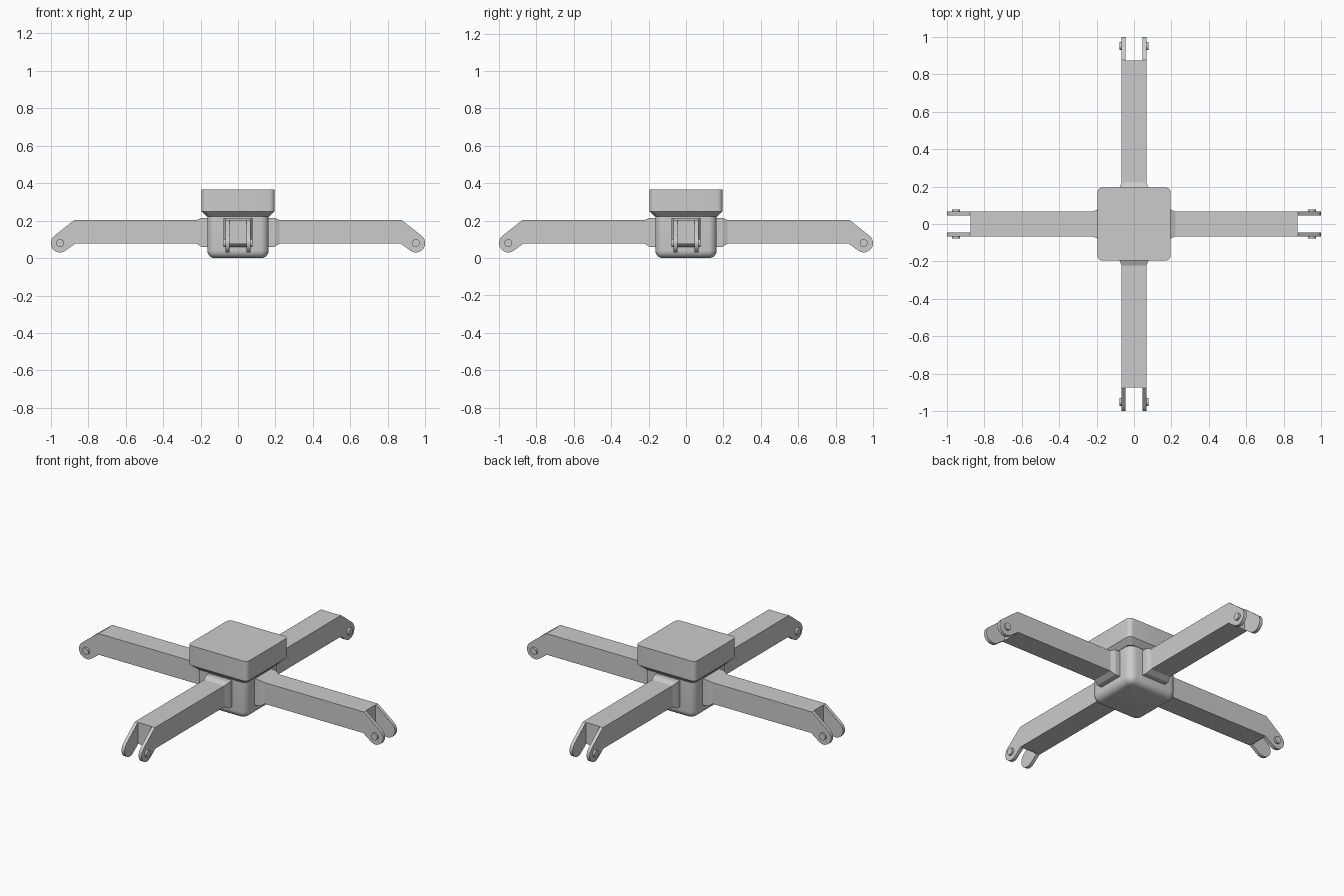
import bpy, bmesh
from math import sin, cos, pi, radians
from mathutils import Matrix

if "Cube" in bpy.data.objects:
    bpy.data.objects.remove(bpy.data.objects["Cube"])


def loft(name, rings, smooth=0):
    """Closed solid through rings of equal point count."""
    bm = bmesh.new()
    vr = [[bm.verts.new(p) for p in ring] for ring in rings]
    n = len(vr[0])
    for a, b in zip(vr, vr[1:]):
        for i in range(n):
            j = (i + 1) % n
            bm.faces.new((a[i], a[j], b[j], b[i]))
    bm.faces.new(vr[0][::-1])
    bm.faces.new(vr[-1])
    bmesh.ops.recalc_face_normals(bm, faces=bm.faces)
    me = bpy.data.meshes.new(name)
    bm.to_mesh(me)
    bm.free()
    ob = bpy.data.objects.new(name, me)
    bpy.context.collection.objects.link(ob)
    if smooth:
        bpy.ops.object.select_all(action='DESELECT')
        ob.select_set(True)
        bpy.context.view_layer.objects.active = ob
        bpy.ops.object.shade_smooth_by_angle(angle=radians(smooth))
    return ob


def rounded_square(h, r, z, n=6):
    pts = []
    for q, (sx, sy) in enumerate([(1, 1), (-1, 1), (-1, -1), (1, -1)]):
        for i in range(n + 1):
            a = (q + i / n) * pi / 2
            pts.append((sx * (h - r) + r * cos(a), sy * (h - r) + r * sin(a), z))
    return pts


def rect(x, hy, z0, z1):
    return [(x, -hy, z0), (x, hy, z0), (x, hy, z1), (x, -hy, z1)]


# Central body with rounded underside
rings = []
for i in range(7):
    a = i / 6 * pi / 2
    d = 0.04 * (1 - sin(a))
    rings.append(rounded_square(0.164 - d, 0.046 - d, 0.04 * (1 - cos(a))))
rings.append(rounded_square(0.164, 0.046, 0.225))
loft("body", rings, 30)

# Square cap with chamfered lower edge
loft("cap", [rounded_square(0.166, 0.026, 0.222),
             rounded_square(0.195, 0.026, 0.25),
             rounded_square(0.195, 0.026, 0.367)], 30)

# Arm: side profile with rounded drooping tip
PX, PZ, PR = 0.95, 0.08, 0.05
tip = [(PX + PR * cos(radians(a)), PZ + PR * sin(radians(a)))
       for a in range(-127, 54, 15)]
profile = [(0.15, 0.077), (0.87, 0.077)] + tip + [(0.875, 0.203), (0.15, 0.203)]
arm = loft("arm", [[(x, y, z) for x, z in profile] for y in (-0.066, 0.066)])

# Slot that forks the end of the arm
slot = loft("slot_cutter", [rect(0.872, 0.046, -0.1, 0.4), rect(1.1, 0.046, -0.1, 0.4)])
slot.hide_render = True
mod = arm.modifiers.new("fork", 'BOOLEAN')
mod.operation = 'DIFFERENCE'
mod.object = slot
bpy.context.view_layer.objects.active = arm
bpy.ops.object.modifier_apply(modifier="fork")
bpy.data.objects.remove(slot)

# Collar where the arm meets the body
collar = loft("arm_collar", [rect(0.15, 0.077, 0.06, 0.215),
                             rect(0.195, 0.077, 0.06, 0.215),
                             rect(0.222, 0.066, 0.077, 0.203)])

# Pin heads on the outside of each fork prong
parts = [arm, collar]
for s in (-1, 1):
    parts.append(loft("fork_pin", [
        [(PX + 0.021 * cos(i * pi / 8), s * y, PZ + 0.021 * sin(i * pi / 8))
         for i in range(16)] for y in (0.06, 0.078)], 30))

# Repeat the arm around the body
for k in (1, 2, 3):
    for p in parts:
        c = p.copy()
        c.matrix_world = Matrix.Rotation(k * pi / 2, 4, 'Z')
        bpy.context.collection.objects.link(c)
